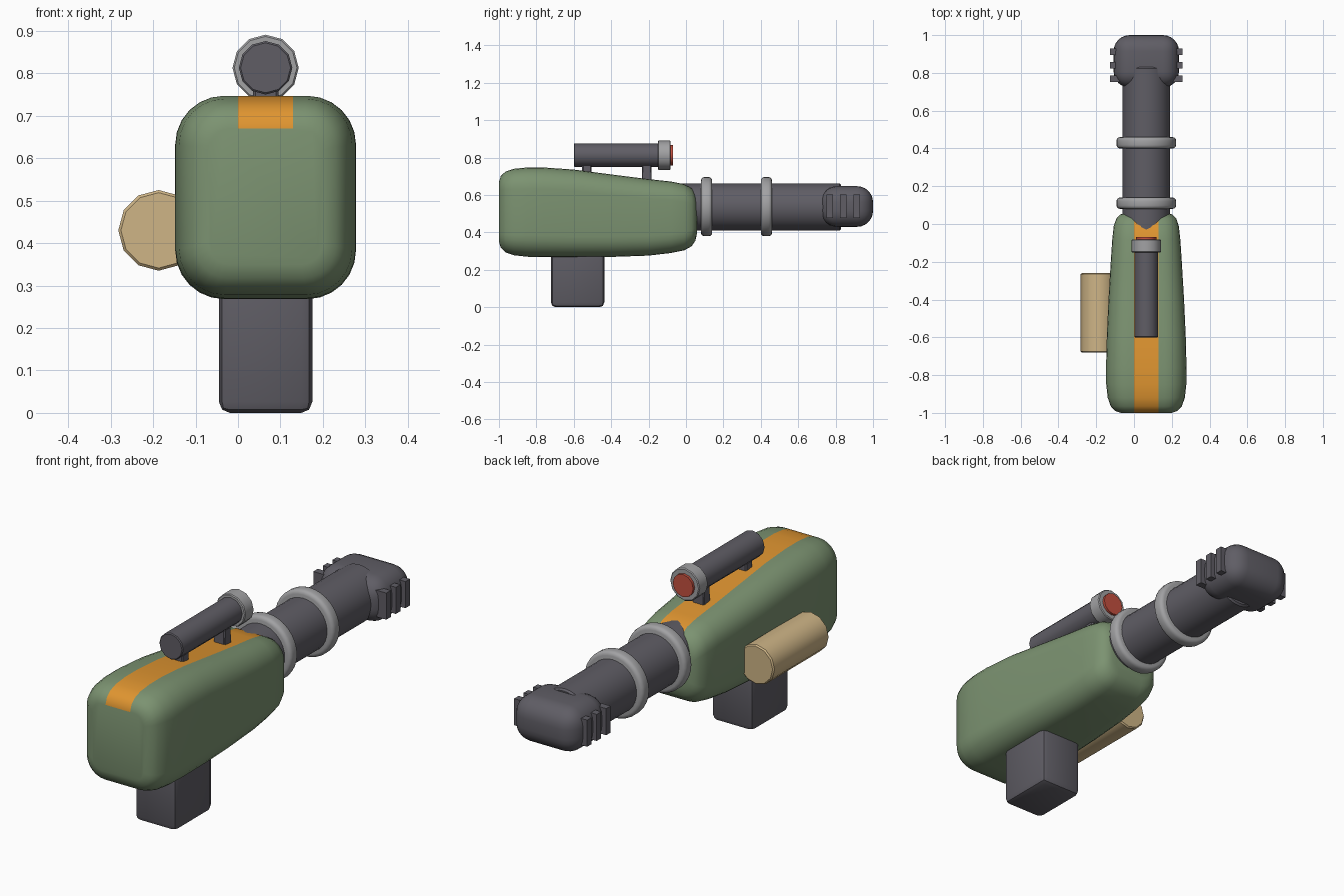
import bpy, bmesh, math
from mathutils import Matrix, Vector

cube = bpy.data.objects.get("Cube")
if cube:
    bpy.data.objects.remove(cube, do_unlink=True)

CX = 0.065          # centre line of the main parts
STRIPE = 0.065      # half width of the painted stripe


def material(name, rgb):
    mat = bpy.data.materials.new(name)
    mat.use_nodes = True
    color = (*rgb, 1.0)
    mat.diffuse_color = color
    mat.node_tree.nodes["Principled BSDF"].inputs["Base Color"].default_value = color
    return mat


green = material("olive green", (0.2, 0.29, 0.165))
orange = material("orange", (0.74, 0.3, 0.03))
dark = material("dark grey", (0.115, 0.11, 0.13))
light = material("light grey", (0.36, 0.36, 0.37))
tan = material("tan", (0.62, 0.46, 0.24))
red = material("red", (0.55, 0.08, 0.05))


def finish(bm, name, mats, angle=35):
    bmesh.ops.recalc_face_normals(bm, faces=bm.faces)
    mesh = bpy.data.meshes.new(name)
    bm.to_mesh(mesh)
    bm.free()
    obj = bpy.data.objects.new(name, mesh)
    bpy.context.collection.objects.link(obj)
    for mat in mats:
        mesh.materials.append(mat)
    bpy.ops.object.select_all(action="DESELECT")
    obj.select_set(True)
    bpy.context.view_layer.objects.active = obj
    bpy.ops.object.shade_smooth_by_angle(angle=math.radians(angle))
    return obj


def bevel(bm, edges, width, segments):
    bmesh.ops.bevel(bm, geom=list(edges), offset=width, segments=segments,
                    profile=0.5, affect="EDGES", clamp_overlap=True)


def box(name, low, high, mat, width=0.0, segments=1, angle=35):
    low, high = Vector(low), Vector(high)
    bm = bmesh.new()
    bmesh.ops.create_cube(bm, size=1)
    bmesh.ops.scale(bm, vec=high - low, verts=bm.verts)
    bmesh.ops.translate(bm, vec=(low + high) / 2, verts=bm.verts)
    if width:
        bevel(bm, bm.edges, width, segments)
    return finish(bm, name, [mat], angle)


def tube(name, x, z, y0, y1, radius, mat, sides=32, width=0.0, segments=1):
    """Capped cylinder lying along y."""
    bm = bmesh.new()
    place = Matrix.Translation((x, (y0 + y1) / 2, z)) @ Matrix.Rotation(math.pi / 2, 4, "X")
    bmesh.ops.create_cone(bm, cap_ends=True, segments=sides, radius1=radius,
                          radius2=radius, depth=y1 - y0, matrix=place)
    if width:
        rims = [e for e in bm.edges if abs(e.verts[0].co.y - e.verts[1].co.y) < 1e-4]
        bevel(bm, rims, width, segments)
    return finish(bm, name, [mat])


def section(y, half, top, bottom, r):
    """Rounded rectangle with extra points at the stripe borders."""
    points = [Vector((CX + STRIPE, y, top)), Vector((CX - STRIPE, y, top))]
    corners = [(-1, top - r, 90), (-1, bottom + r, 180), (1, bottom + r, 270), (1, top - r, 0)]
    for side, z, start in corners:
        for i in range(7):
            a = math.radians(start + 15 * i)
            points.append(Vector((CX + side * (half - r) + r * math.cos(a), y,
                                  z + r * math.sin(a))))
    return points


# Body: lofted along y from (y, half width, top, bottom, corner radius)
sections = [
    (-1.0, 0.135, 0.67, 0.35, 0.05),
    (-0.99, 0.165, 0.702, 0.318, 0.075),
    (-0.965, 0.188, 0.725, 0.293, 0.095),
    (-0.92, 0.204, 0.74, 0.278, 0.108),
    (-0.85, 0.212, 0.747, 0.27, 0.115),
    (-0.76, 0.213, 0.747, 0.268, 0.115),
    (-0.6, 0.209, 0.736, 0.268, 0.112),
    (-0.4, 0.2, 0.71, 0.269, 0.11),
    (-0.2, 0.188, 0.685, 0.276, 0.105),
    (-0.08, 0.18, 0.672, 0.29, 0.1),
    (-0.01, 0.172, 0.658, 0.304, 0.095),
    (0.03, 0.158, 0.636, 0.326, 0.085),
    (0.05, 0.138, 0.605, 0.355, 0.07),
    (0.058, 0.115, 0.57, 0.39, 0.05),
]
bm = bmesh.new()
rings = [[bm.verts.new(p) for p in section(*s)] for s in sections]
for a, b in zip(rings, rings[1:]):
    for i in range(len(a)):
        j = (i + 1) % len(a)
        face = bm.faces.new((a[i], a[j], b[j], b[i]))
        face.material_index = 1 if i == 0 else 0   # stripe along the top
bm.faces.new(rings[0])
bm.faces.new(rings[-1])
finish(bm, "body", [green, orange], 60)

# Barrel with two collars
tube("barrel", CX, 0.536, -0.1, 0.83, 0.126, dark, width=0.008)
for name, y in (("rear_collar", 0.11), ("front_collar", 0.43)):
    tube(name, CX, 0.538, y - 0.03, y + 0.03, 0.158, light, width=0.018, segments=3)

# Muzzle block with side vents
box("muzzle", (-0.108, 0.722, 0.43), (0.238, 1.0, 0.647), dark, 0.085, 6)
for i in range(3):
    y = 0.768 + 0.072 * i
    box(f"muzzle_vent_{i + 1}", (-0.128, y - 0.017, 0.477), (0.258, y + 0.017, 0.604), dark)

# Sight with its collar, lens and mounts
tube("sight_tube", CX, 0.813, -0.6, -0.12, 0.063, dark, 12, 0.004)
tube("sight_collar", CX, 0.813, -0.15, -0.082, 0.078, light, 12, 0.004)
tube("sight_lens", CX, 0.813, -0.1, -0.07, 0.054, red, 12)
for name, y in (("rear_mount", -0.53), ("front_mount", -0.21)):
    box(name, (CX - 0.03, y - 0.025, 0.67 if y > -0.3 else 0.7),
        (CX + 0.03, y + 0.025, 0.78), dark, 0.006)
box("front_mount_foot", (CX - 0.03, -0.232, 0.68), (CX + 0.03, -0.188, 0.72), dark)

# Side canister and lower magazine
tube("side_canister", -0.187, 0.43, -0.68, -0.26, 0.095, tan, 12, 0.006)
box("magazine", (CX - 0.11, -0.722, 0.0), (CX + 0.11, -0.437, 0.4), dark, 0.026, 2)
